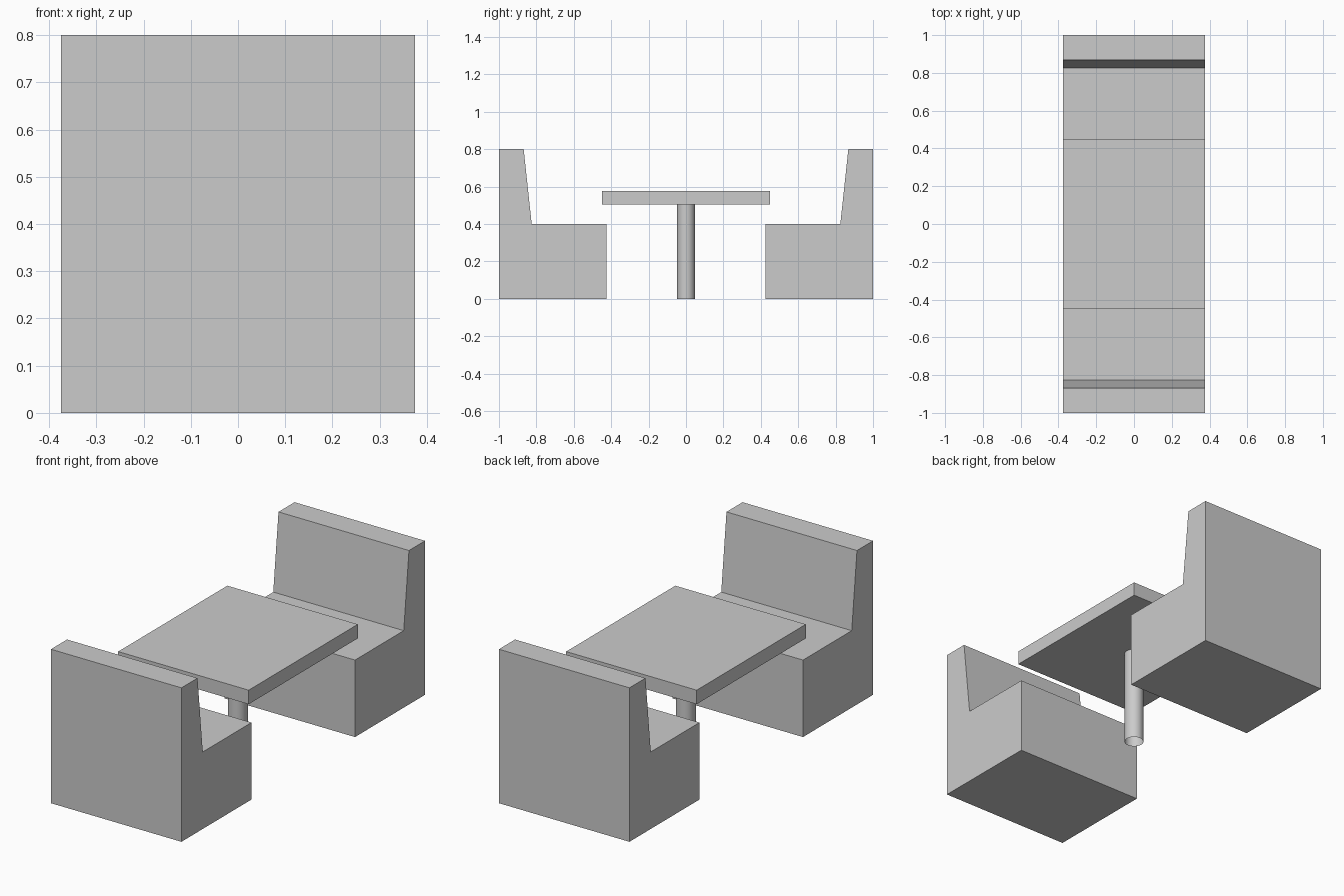
import bpy
import bmesh
import math

cube = bpy.data.objects.get("Cube")
if cube:
    bpy.data.objects.remove(cube, do_unlink=True)

HALF_WIDTH = 0.375

grey = bpy.data.materials.new("light_grey")
grey.use_nodes = True
colour = (0.6, 0.6, 0.6, 1)
grey.diffuse_color = colour
grey.node_tree.nodes["Principled BSDF"].inputs["Base Color"].default_value = colour


def add_object(name, bm):
    bmesh.ops.recalc_face_normals(bm, faces=bm.faces)
    mesh = bpy.data.meshes.new(name)
    bm.to_mesh(mesh)
    bm.free()
    mesh.materials.append(grey)
    obj = bpy.data.objects.new(name, mesh)
    bpy.context.collection.objects.link(obj)
    return obj


def extrude_profile(name, profile):
    """Sweep a (y, z) side profile across the full width."""
    bm = bmesh.new()
    face = bm.faces.new([bm.verts.new((-HALF_WIDTH, y, z)) for y, z in profile])
    swept = bmesh.ops.extrude_face_region(bm, geom=[face])
    verts = [v for v in swept["geom"] if isinstance(v, bmesh.types.BMVert)]
    bmesh.ops.translate(bm, verts=verts, vec=(2 * HALF_WIDTH, 0, 0))
    return add_object(name, bm)


# Two facing benches with sloped backrests
bench = [(0.425, 0), (1, 0), (1, 0.8), (0.868, 0.8), (0.825, 0.4), (0.425, 0.4)]
for name, side in (("front_bench", -1), ("back_bench", 1)):
    extrude_profile(name, [(side * y, z) for y, z in bench])

# Table top
extrude_profile("table_top", [(-0.448, 0.504), (0.448, 0.504),
                              (0.448, 0.577), (-0.448, 0.577)])

# Open tubular table leg
LEG_HEIGHT = 0.504
bm = bmesh.new()
bmesh.ops.create_cone(bm, cap_ends=False, segments=32, radius1=0.047,
                      radius2=0.047, depth=LEG_HEIGHT)
bmesh.ops.translate(bm, verts=bm.verts, vec=(0, 0, LEG_HEIGHT / 2))
leg = add_object("table_leg", bm)
bpy.context.view_layer.objects.active = leg
leg.select_set(True)
bpy.ops.object.shade_smooth_by_angle(angle=math.radians(30))
